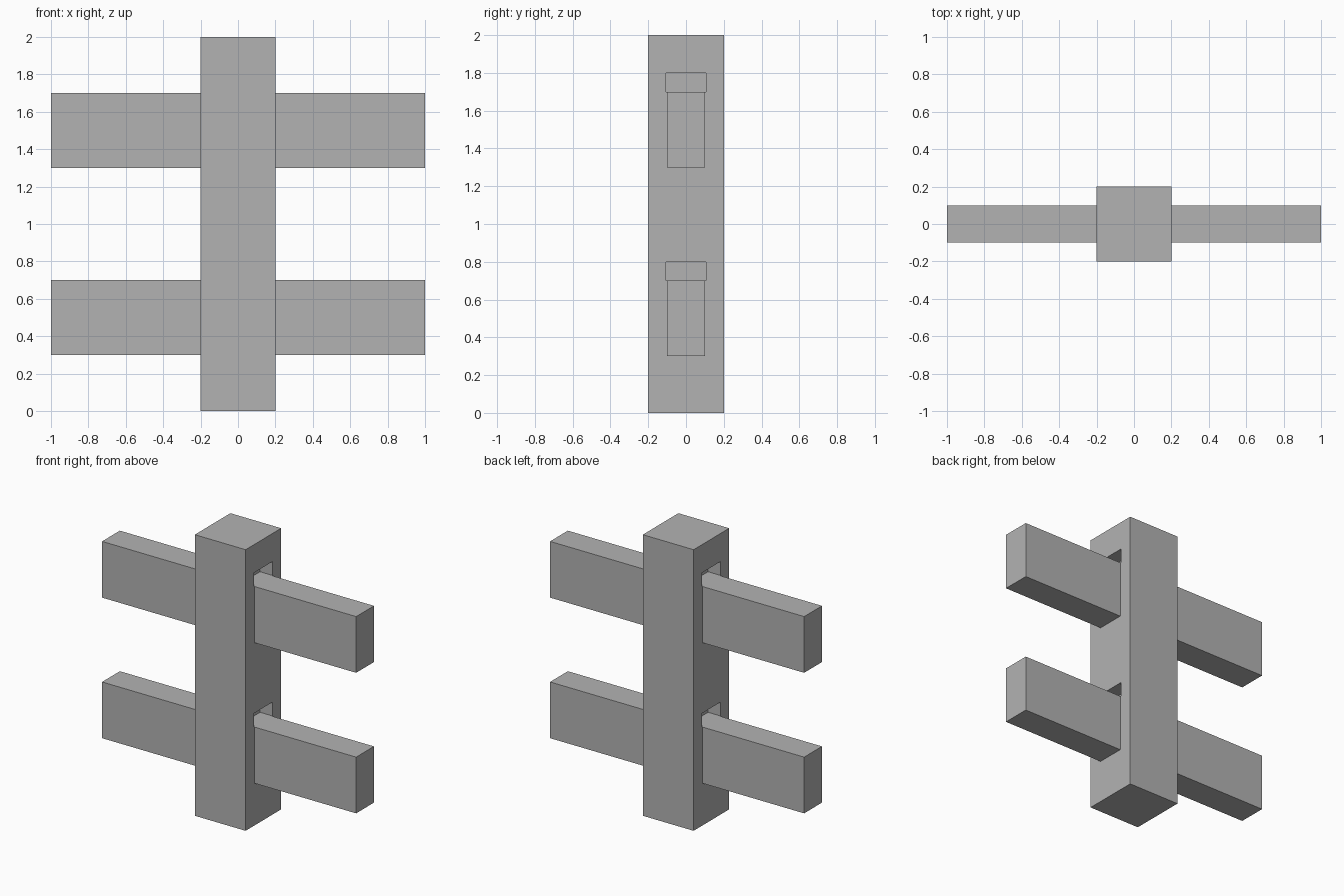
import bpy

default = bpy.data.objects.get("Cube")
if default:
    bpy.data.objects.remove(default, do_unlink=True)

grey = bpy.data.materials.new("plain_grey")
grey.use_nodes = True
colour = (0.45, 0.45, 0.45, 1)
grey.diffuse_color = colour
grey.node_tree.nodes["Principled BSDF"].inputs["Base Color"].default_value = colour


def box(name, size, centre):
    """Flat-shaded block with its size baked into the mesh."""
    bpy.ops.mesh.primitive_cube_add(size=1, location=centre)
    obj = bpy.context.object
    obj.name = name
    obj.scale = size
    bpy.ops.object.transform_apply(location=False, rotation=False, scale=True)
    obj.data.materials.append(grey)
    return obj


# Upright post
post = box("post", (0.4, 0.4, 2), (0, 0, 1))

for level, z in (("lower", 0.5), ("upper", 1.5)):
    # Blind notch above each rail, on both sides of the post
    for side, x in (("left", 0.2), ("right", -0.2)):
        cutter = box(f"{level}_{side}_notch_cutter", (0.2, 0.21, 0.1), (x, 0, z + 0.25))
        cutter.hide_render = True
        cut = post.modifiers.new(cutter.name, "BOOLEAN")
        cut.operation = "DIFFERENCE"
        cut.solver = "EXACT"
        cut.object = cutter
        bpy.context.view_layer.objects.active = post
        bpy.ops.object.modifier_apply(modifier=cut.name)
        bpy.data.objects.remove(cutter, do_unlink=True)

    # Horizontal rail running through the post
    box(f"{level}_rail", (2, 0.2, 0.4), (0, 0, z))
